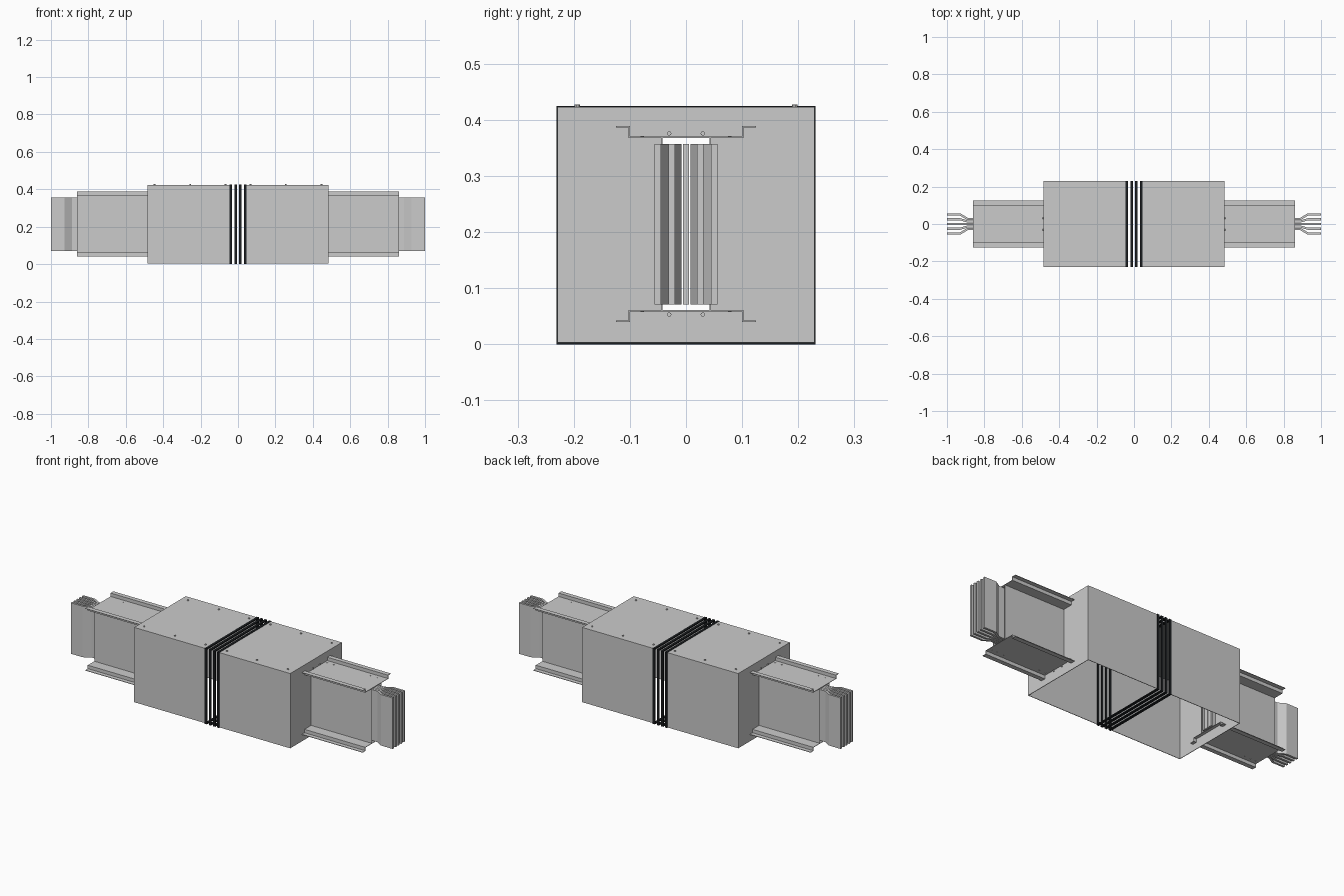
import bpy, bmesh, math
from mathutils import Matrix, Vector

if "Cube" in bpy.data.objects:
    bpy.data.objects.remove(bpy.data.objects["Cube"])

ZC = 0.2145          # mid height of the duct
T = 0.003            # sheet thickness

black = bpy.data.materials.new("black_rubber")
black.diffuse_color = (0.012, 0.014, 0.016, 1)
black.use_nodes = True
black.node_tree.nodes["Principled BSDF"].inputs["Base Color"].default_value = black.diffuse_color


def finish(name, bm, mat=None):
    bmesh.ops.recalc_face_normals(bm, faces=bm.faces)
    me = bpy.data.meshes.new(name)
    bm.to_mesh(me)
    bm.free()
    ob = bpy.data.objects.new(name, me)
    bpy.context.collection.objects.link(ob)
    if mat:
        me.materials.append(mat)
    return ob


def add_box(bm, x0, x1, y0, y1, z0, z1):
    c = Vector(((x0 + x1) / 2, (y0 + y1) / 2, (z0 + z1) / 2))
    s = Matrix.Diagonal((abs(x1 - x0), y1 - y0, z1 - z0, 1))
    bmesh.ops.create_cube(bm, size=1, matrix=Matrix.Translation(c) @ s)


def add_screw(bm, pos, r, h, axis="Z"):
    m = Matrix.Translation(pos)
    if axis == "X":
        m = m @ Matrix.Rotation(math.pi / 2, 4, "Y")
    bmesh.ops.create_cone(bm, cap_ends=True, segments=10, radius1=r, radius2=r,
                          depth=h, matrix=m)


def ribbon(path, t):
    """Closed outline of an open 2D path thickened by t with mitred corners."""
    pts = [Vector(p) for p in path]
    left, right = [], []
    for i, p in enumerate(pts):
        dirs = []
        if i > 0:
            dirs.append((p - pts[i - 1]).normalized())
        if i < len(pts) - 1:
            dirs.append((pts[i + 1] - p).normalized())
        normals = [Vector((-d.y, d.x)) for d in dirs]
        n = sum(normals, Vector((0, 0))).normalized()
        k = t / 2 / n.dot(normals[0])
        left.append(p + n * k)
        right.append(p - n * k)
    return left + right[::-1]


def add_prism(bm, outline, place, a, b):
    """Extrude a 2D outline between a and b; place maps (u, v, w) to xyz."""
    lo = [bm.verts.new(place(p.x, p.y, a)) for p in outline]
    hi = [bm.verts.new(place(p.x, p.y, b)) for p in outline]
    n, h = len(outline), len(outline) // 2
    for i in range(n):
        j = (i + 1) % n
        bm.faces.new((lo[i], lo[j], hi[j], hi[i]))
    for row in (lo, hi):      # ribbon ends as quads
        for i in range(h - 1):
            bm.faces.new((row[i], row[i + 1], row[n - 2 - i], row[n - 1 - i]))


for s, side in ((-1, "left"), (1, "right")):
    # cover: top and side sheets, open underneath
    bm = bmesh.new()
    xa, xb = s * 0.045, s * 0.485
    add_box(bm, xa, xb, -0.229, 0.229, 0.420, 0.423)
    for y in (-0.229, 0.226):
        add_box(bm, xa, xb, y, y + T, 0.003, 0.420)
    finish(side + "_cover", bm)

    # end wall with a central opening for the duct
    bm = bmesh.new()
    xi = s * 0.482
    add_box(bm, xi, xb, -0.226, -0.043, 0.003, 0.420)
    add_box(bm, xi, xb, 0.043, 0.226, 0.003, 0.420)
    add_box(bm, xi, xb, -0.043, 0.043, 0.003, 0.060)
    add_box(bm, xi, xb, -0.043, 0.043, 0.369, 0.420)
    finish(side + "_end_wall", bm)

    # cover screws and end wall screws
    bm = bmesh.new()
    for x in (0.067, 0.255, 0.447):
        for y in (-0.194, 0.194):
            add_screw(bm, (s * x, y, 0.425), 0.005, 0.005)
    for y in (-0.03, 0.03):
        for z in (0.053, 0.376):
            add_screw(bm, (s * 0.487, y, z), 0.004, 0.006, "X")
    finish(side + "_screws", bm)

    # hat-section rails above and below the duct
    hat = [(-0.125, 0.388), (-0.101, 0.388), (-0.101, 0.369),
           (0.101, 0.369), (0.101, 0.388), (0.125, 0.388)]
    for m, level in ((1, "top"), (-1, "bottom")):
        bm = bmesh.new()
        add_prism(bm, ribbon(hat, 0.0025),
                  lambda u, v, w: (w, u, ZC + m * (v - ZC)), s * 0.465, s * 0.862)
        finish(f"{side}_{level}_rail", bm)
        bm = bmesh.new()
        for x in (0.50, 0.54, 0.77, 0.81, 0.84):
            for y in (-0.078, 0.078):
                add_screw(bm, (s * x, y, ZC + m * 0.1562), 0.003, 0.002)
        finish(f"{side}_{level}_rivets", bm)

    # duct side plates
    bm = bmesh.new()
    for y in (-0.044, 0.042):
        add_box(bm, s * 0.465, s * 0.862, y, y + 0.002, 0.061, 0.368)
    finish(side + "_duct_plates", bm)

    # five conductor bars, fanned out at the tip
    for i in range(-2, 3):
        bm = bmesh.new()
        a, b = i * 0.0135, i * 0.025
        path = [(0.465, a), (0.89, a), (0.928, b), (1.0, b)]
        add_prism(bm, ribbon(path, 0.0115),
                  lambda u, v, w: (s * u, v, w), 0.071, 0.357)
        finish(f"{side}_bar_{i + 3}", bm)

# black expansion joint: four ribs around the cover
for i in range(4):
    bm = bmesh.new()
    x = (i - 1.5) * 0.0255
    x0, x1 = x - 0.0068, x + 0.0068
    for y in (-0.231, 0.225):
        add_box(bm, x0, x1, y, y + 0.006, 0.0, 0.425)
    for z in (0.0, 0.419):
        add_box(bm, x0, x1, -0.225, 0.225, z, z + 0.006)
    finish(f"joint_rib_{i + 1}", bm, black)
